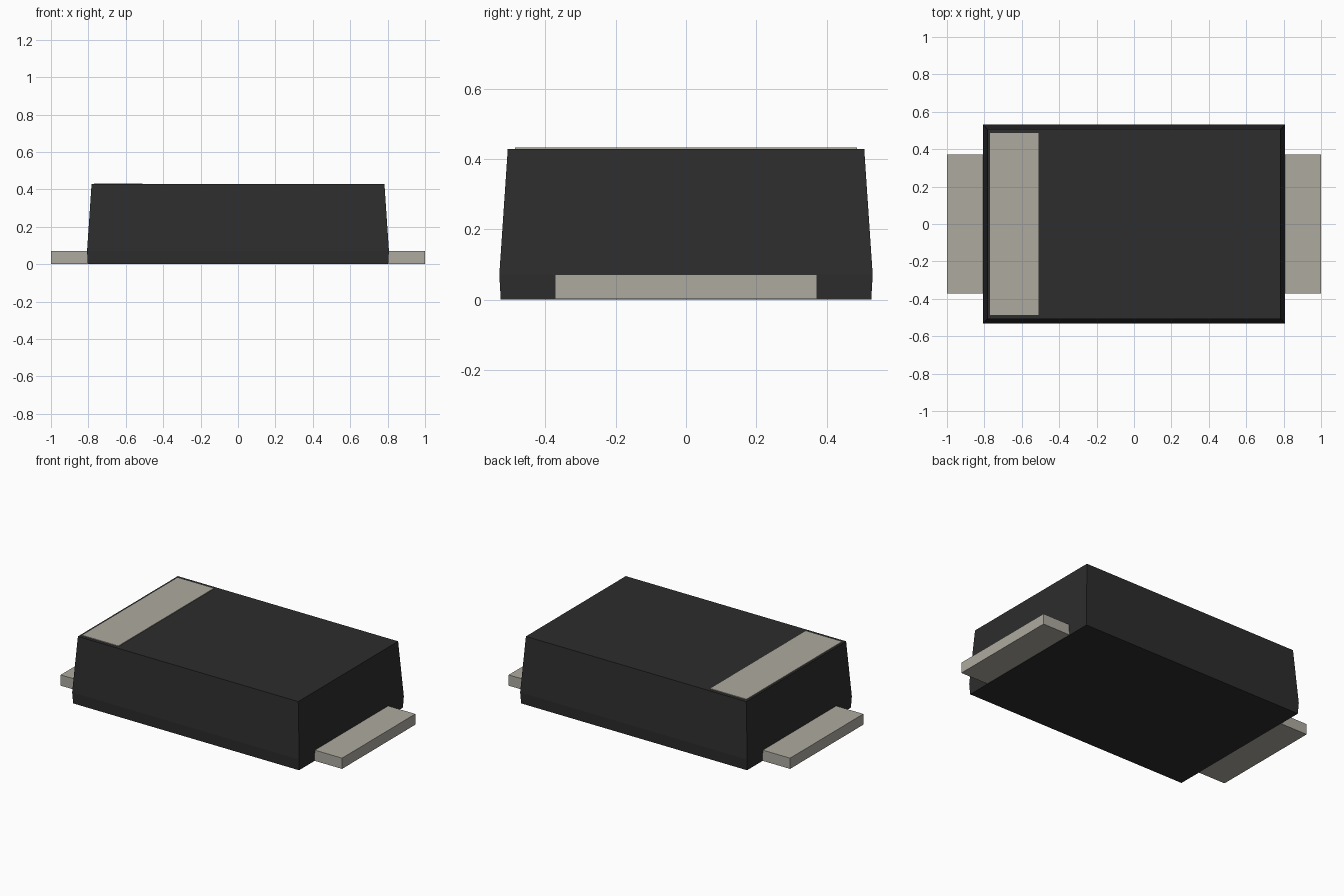
import bpy
import bmesh

cube = bpy.data.objects.get("Cube")
if cube:
    bpy.data.objects.remove(cube, do_unlink=True)


def make_material(name, rgb):
    mat = bpy.data.materials.new(name)
    mat.use_nodes = True
    mat.diffuse_color = (*rgb, 1)
    bsdf = next(n for n in mat.node_tree.nodes if n.type == 'BSDF_PRINCIPLED')
    bsdf.inputs["Base Color"].default_value = (*rgb, 1)
    return mat


black = make_material("black plastic", (0.026, 0.026, 0.026))
grey = make_material("warm grey metal", (0.423, 0.402, 0.352))


def stacked_block(name, sections, mat, center_x=0.0):
    """Closed block through rectangular sections (half x, half y, z)."""
    bm = bmesh.new()
    rings = [[bm.verts.new((center_x + sx * hx, sy * hy, z))
              for sx, sy in ((-1, -1), (1, -1), (1, 1), (-1, 1))]
             for hx, hy, z in sections]
    bm.faces.new(rings[0][::-1])
    bm.faces.new(rings[-1])
    for low, high in zip(rings, rings[1:]):
        for i in range(4):
            j = (i + 1) % 4
            bm.faces.new((low[i], low[j], high[j], high[i]))
    mesh = bpy.data.meshes.new(name)
    bm.to_mesh(mesh)
    bm.free()
    mesh.materials.append(mat)
    obj = bpy.data.objects.new(name, mesh)
    bpy.context.collection.objects.link(obj)
    return obj


# Moulded body, widest just above the base and tapering to the top
stacked_block("body", [(0.803, 0.527, 0.0), (0.807, 0.531, 0.071),
                       (0.783, 0.507, 0.428)], black)

# Flat metal leads, running a little way into the body
for name, side in (("left_lead", 1), ("right_lead", -1)):
    stacked_block(name, [(0.15, 0.372, 0.002), (0.15, 0.372, 0.071)],
                  grey, side * 0.85)

# Thin polarity band on the top
stacked_block("polarity_band", [(0.13, 0.486, 0.426), (0.13, 0.486, 0.432)],
              grey, -0.64)
